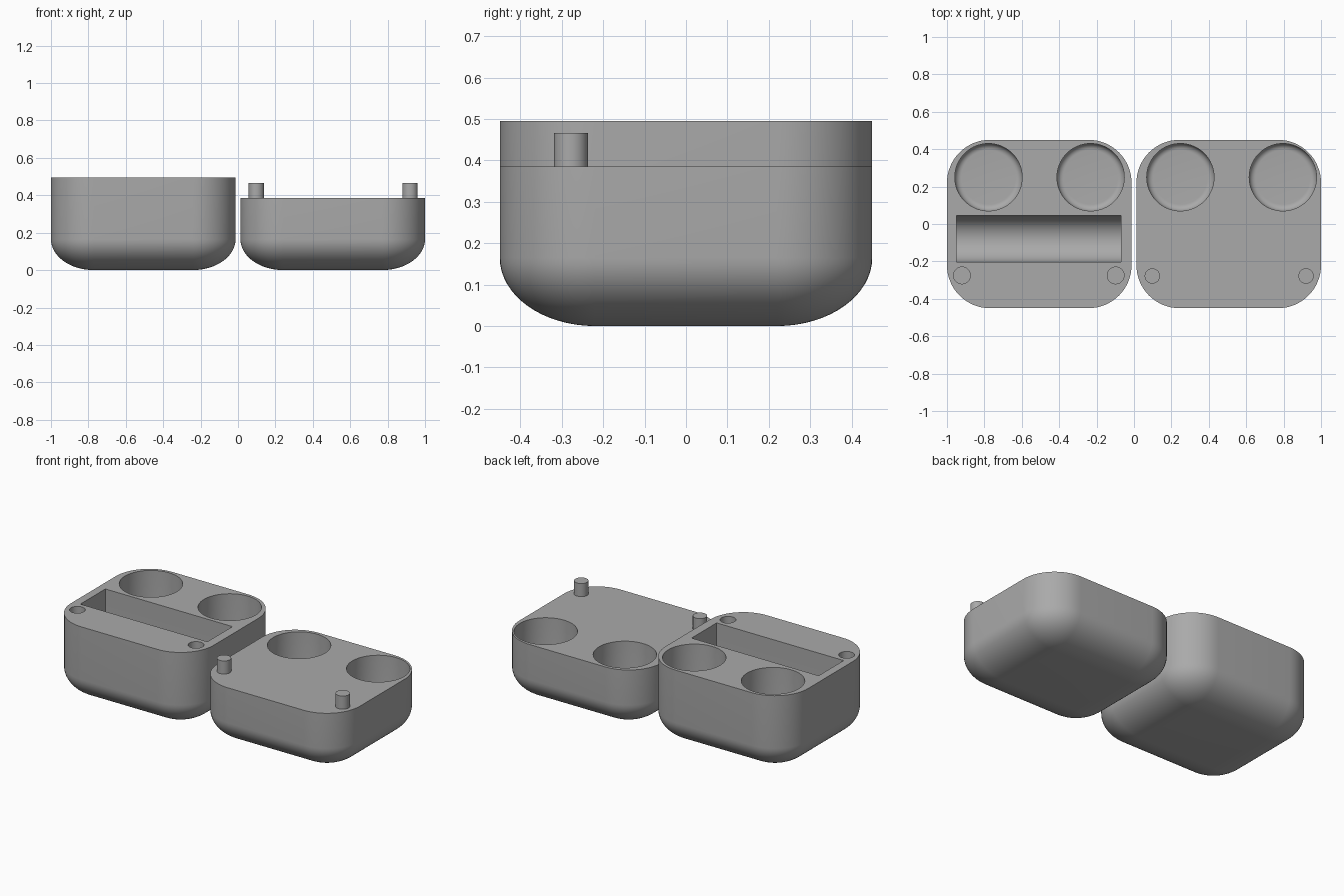
import bpy, bmesh, math

if "Cube" in bpy.data.objects:
    bpy.data.objects.remove(bpy.data.objects["Cube"])

grey = bpy.data.materials.new("plain grey")
grey.diffuse_color = (0.40, 0.40, 0.40, 1)
grey.use_nodes = True
grey.node_tree.nodes["Principled BSDF"].inputs["Base Color"].default_value = grey.diffuse_color


def loft(name, rings):
    """Closed solid skinned over equal-length rings, listed from bottom to top."""
    bm = bmesh.new()
    loops = [[bm.verts.new(p) for p in ring] for ring in rings]
    n = len(loops[0])
    for a, b in zip(loops, loops[1:]):
        for i in range(n):
            j = (i + 1) % n
            bm.faces.new((a[i], a[j], b[j], b[i]))
    bm.faces.new(loops[0][::-1])
    bm.faces.new(loops[-1])
    bmesh.ops.remove_doubles(bm, verts=bm.verts, dist=1e-5)
    bmesh.ops.recalc_face_normals(bm, faces=bm.faces)
    me = bpy.data.meshes.new(name)
    bm.to_mesh(me)
    bm.free()
    me.materials.append(grey)
    ob = bpy.data.objects.new(name, me)
    bpy.context.collection.objects.link(ob)
    return ob


def circle(x, y, r, z, n=64):
    return [(x + r * math.cos(2 * math.pi * i / n),
             y + r * math.sin(2 * math.pi * i / n), z) for i in range(n)]


def smooth(ob):
    bpy.ops.object.select_all(action='DESELECT')
    ob.select_set(True)
    bpy.context.view_layer.objects.active = ob
    bpy.ops.object.shade_smooth_by_angle(angle=math.radians(30))


def cut(body, cutter):
    bpy.context.view_layer.objects.active = body
    mod = body.modifiers.new("cut", 'BOOLEAN')
    mod.operation, mod.solver, mod.object = 'DIFFERENCE', 'EXACT', cutter
    bpy.ops.object.modifier_apply(modifier=mod.name)
    bpy.data.objects.remove(cutter)


def shell(name, cx, height, hx=0.4935, hy=0.45, r=0.23, rz=0.165, seg=16):
    """Rounded box: round corners, elliptical lower edge, flat top."""
    def ring(rad, z):
        pts = []
        for q, (sx, sy) in enumerate(((1, 1), (-1, 1), (-1, -1), (1, -1))):
            for i in range(seg + 1):
                a = (q + i / seg) * math.pi / 2
                pts.append((cx + sx * (hx - r) + rad * math.cos(a),
                            sy * (hy - r) + rad * math.sin(a), z))
        return pts
    rings = []
    for k in range(seg + 1):
        t = k / seg * math.pi / 2
        rings.append(ring(max(r * math.sin(t), 0.002), rz * (1 - math.cos(t))))
    rings.append(ring(r, height))
    return loft(name, rings)


def well(x, y, floor, top, r=0.18, f=0.035):
    """Round pocket with a filleted floor."""
    rings = []
    for k in range(9):
        t = k / 8 * math.pi / 2
        rings.append(circle(x, y, r - f + f * math.sin(t), floor + f * (1 - math.cos(t))))
    rings.append(circle(x, y, r, top + 0.1))
    return loft("well_cutter", rings)


def trough(x0, x1, y, r, floor, top, n=32):
    """Slot along x with a half-round floor."""
    prof = [(y + r * math.cos(math.pi + math.pi * i / n),
             floor + r + r * math.sin(math.pi + math.pi * i / n)) for i in range(n + 1)]
    prof += [(y + r, top + 0.1), (y - r, top + 0.1)]
    return loft("trough_cutter", [[(x, a, b) for a, b in prof] for x in (x0, x1)])


DEEP, LOW, FLOOR = 0.495, 0.385, 0.09

# deep half: two wells, a long slot and two pin sockets
deep = shell("deep_half", -0.5065, DEEP)
for x in (-0.778, -0.232):
    cut(deep, well(x, 0.25, FLOOR, DEEP))
cut(deep, trough(-0.95, -0.07, -0.079, 0.124, FLOOR, DEEP))
for x in (-0.92, -0.098):
    cut(deep, loft("socket_cutter", [circle(x, -0.275, 0.045, z, 32)
                                     for z in (DEEP - 0.09, DEEP + 0.1)]))
smooth(deep)

# shallow half: two wells
low = shell("shallow_half", 0.5065, LOW)
for x in (0.248, 0.796):
    cut(low, well(x, 0.25, FLOOR, LOW))
smooth(low)

# locating pins on the shallow half
for side, x in (("left", 0.098), ("right", 0.92)):
    smooth(loft(side + "_pin", [circle(x, -0.278, 0.041, z, 32) for z in (LOW - 0.02, 0.467)]))
